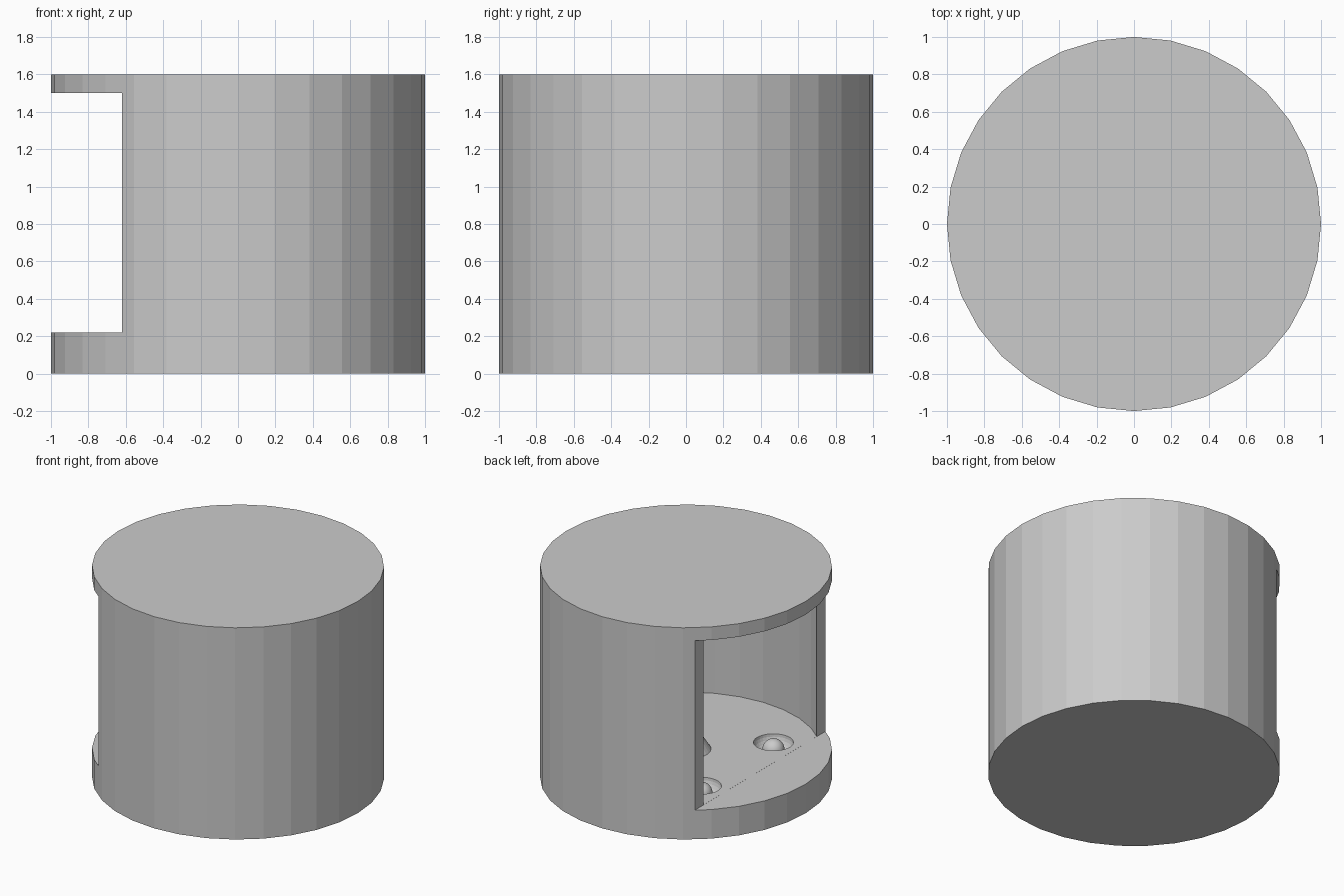
import bpy

if "Cube" in bpy.data.objects:
    bpy.data.objects.remove(bpy.data.objects["Cube"])

FLOOR, CEIL, TOP = 0.22, 1.5, 1.6
WALL_R, WINDOW_X = 0.92, -0.62


def cylinder(name, r, z0, z1):
    bpy.ops.mesh.primitive_cylinder_add(vertices=32, radius=r, depth=z1 - z0,
                                        location=(0, 0, (z0 + z1) / 2))
    bpy.context.object.name = name
    return bpy.context.object


def ball(name, r, loc, squash=1.0):
    bpy.ops.mesh.primitive_uv_sphere_add(segments=32, ring_count=16, radius=r, location=loc)
    ob = bpy.context.object
    ob.name = name
    ob.scale.z = squash
    bpy.ops.object.shade_smooth()
    return ob


def cut(target, cutter):
    mod = target.modifiers.new("cut", "BOOLEAN")
    mod.operation = "DIFFERENCE"
    mod.solver = "EXACT"
    mod.object = cutter
    bpy.context.view_layer.objects.active = target
    bpy.ops.object.modifier_apply(modifier=mod.name)
    bpy.data.objects.remove(cutter, do_unlink=True)


# Hollow round housing
housing = cylinder("housing", 1.0, 0, TOP)
cut(housing, cylinder("cavity_cutter", WALL_R, FLOOR, CEIL))

# Window opening on the left side
w = 0.6
bpy.ops.mesh.primitive_cube_add(size=1, location=(WINDOW_X - w / 2, 0, (FLOOR + CEIL) / 2))
window = bpy.context.object
window.name = "window_cutter"
window.scale = (w, 2.4, CEIL - FLOOR + 0.001)
cut(housing, window)

# Four floor dimples, each holding a small ball
for sx in (-1, 1):
    for sy in (-1, 1):
        p = (0.43 * sx, 0.43 * sy)
        cut(housing, ball("dimple_cutter", 0.137, (*p, FLOOR + 0.0005), 0.8))
        ball("dimple_ball", 0.076, (*p, FLOOR - 0.053))

for poly in housing.data.polygons:
    poly.use_smooth = False

# Cone in the middle of the floor
h = 0.27
bpy.ops.mesh.primitive_cone_add(vertices=32, radius1=0.172, radius2=0, depth=h,
                                location=(0, 0, FLOOR + h / 2))
bpy.context.object.name = "centre_cone"
